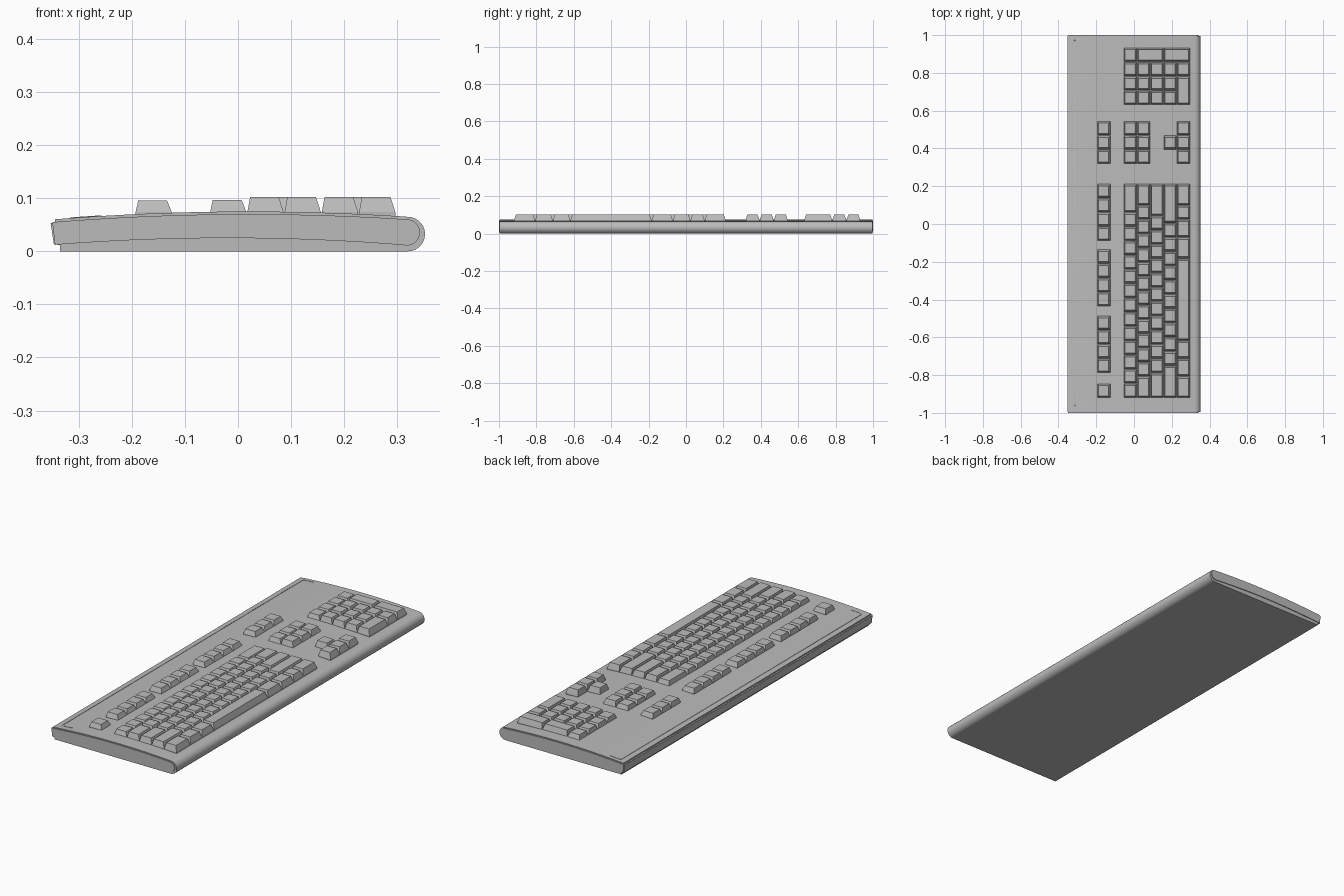
import bpy, bmesh, math

cube = bpy.data.objects.get("Cube")
if cube:
    bpy.data.objects.remove(cube, do_unlink=True)

# One plain grey plastic
grey = bpy.data.materials.new("grey_plastic")
grey.use_nodes = True
COLOUR = (0.5, 0.5, 0.5, 1)
grey.diffuse_color = COLOUR
grey.node_tree.nodes["Principled BSDF"].inputs["Base Color"].default_value = COLOUR

UNIT = 0.0755        # key pitch along the keyboard (y)
ROW = 0.0702         # key pitch across the rows (x)
ROW_X = -0.0535      # back edge of the number row
MAIN_Y = -0.92       # start of the main block


def finish(bm, name, smooth=False):
    bmesh.ops.recalc_face_normals(bm, faces=bm.faces)
    mesh = bpy.data.meshes.new(name)
    bm.to_mesh(mesh)
    bm.free()
    ob = bpy.data.objects.new(name, mesh)
    bpy.context.collection.objects.link(ob)
    mesh.materials.append(grey)
    if smooth:
        bpy.ops.object.select_all(action='DESELECT')
        ob.select_set(True)
        bpy.context.view_layer.objects.active = ob
        bpy.ops.object.shade_smooth_by_angle(angle=math.radians(25))
    return ob


def top_z(x):
    """Height of the gently domed top."""
    return 0.075 - 0.11 * (x - 0.02) ** 2


def span(a, b, n):
    return [a + (b - a) * i / n for i in range(n + 1)]


def round_end(cx, cz, r, n=14):
    """Half circle on the user's side, from bottom to top."""
    return [(cx + r * math.cos(a), cz + r * math.sin(a))
            for a in span(-math.pi / 2, math.pi / 2, n)]


def extrude_profile(name, profile, half):
    bm = bmesh.new()
    face = bm.faces.new([bm.verts.new((x, -half, z)) for x, z in profile])
    geo = bmesh.ops.extrude_face_region(bm, geom=[face])["geom"]
    bmesh.ops.translate(bm, vec=(0, 2 * half, 0),
                        verts=[g for g in geo if isinstance(g, bmesh.types.BMVert)])
    return finish(bm, name, True)


# Case: domed top, rounded user edge, stepped back edge
case = [(-0.335, 0)] + round_end(0.32, 0.0325, 0.0325)
case += [(x, top_z(x)) for x in span(0.30, -0.345, 22)]
case += [(-0.345, 0.0545), (-0.353, 0.053), (-0.347, 0.013), (-0.335, 0.012)]
extrude_profile("case", case, 0.996)

# Raised band on both short ends
band = [(x, 0.025 - 0.12 * (x + 0.02) ** 2) for x in span(-0.345, 0.31, 18)]
band += round_end(0.318, 0.0357, 0.0247)
band += [(x, top_z(x) - 0.005) for x in span(0.30, -0.35, 20)]
extrude_profile("end_band", band, 1.0)

# Thin seam framing the back strip
curve = bpy.data.curves.new("back_seam", 'CURVE')
curve.dimensions = '3D'
curve.bevel_depth = 0.0015
curve.bevel_resolution = 1
path = [(-0.257, -0.965), (-0.310, -0.965), (-0.316, -0.959),
        (-0.316, 0.969), (-0.310, 0.975), (-0.257, 0.975)]
spline = curve.splines.new('POLY')
spline.points.add(len(path) - 1)
for p, (x, y) in zip(spline.points, path):
    p.co = (x, y, top_z(x), 1)
curve.materials.append(grey)
bpy.context.collection.objects.link(bpy.data.objects.new("back_seam", curve))


def add_key(bm, x, y, width, rows=1, top=0.102):
    """Tapered key cap; x, y is its back corner, width in key units."""
    x0, x1 = x + 0.001, x + rows * ROW - 0.001
    y0, y1 = y + 0.0015, y + width * UNIT - 0.0015
    # rings: z, back inset, front inset, side inset
    rings = []
    for z, back, front, side in ((0.062, 0, 0, 0), (0.074, 0, 0, 0),
                                 (top, 0.005, 0.009, 0.009)):
        rings.append([bm.verts.new(c) for c in (
            (x0 + back, y0 + side, z), (x1 - front, y0 + side, z),
            (x1 - front, y1 - side, z), (x0 + back, y1 - side, z))])
    bm.faces.new(rings[0])
    bm.faces.new(rings[-1])
    for a, b in zip(rings, rings[1:]):
        for i in range(4):
            j = (i + 1) % 4
            bm.faces.new((a[i], a[j], b[j], b[i]))


def add_row(bm, row, y, widths):
    for w in widths:
        add_key(bm, ROW_X + row * ROW, y, w, top=0.097 if row == 0 else 0.102)
        y += w * UNIT


# Main typing block
bm = bmesh.new()
main_rows = ([1] * 13 + [2],
             [1.5] + [1] * 12 + [1.5],
             [1.75] + [1] * 11 + [2.25],
             [2.25] + [1] * 10 + [2.75],
             [1.5, 1.25, 1.25, 5.75, 1.5, 1.25, 1, 1.5])
for r, widths in enumerate(main_rows):
    add_row(bm, r, MAIN_Y, widths)
finish(bm, "main_keys")

# Function row: escape, three groups of four, one group of three
NAV_Y = 0.318
bm = bmesh.new()
for start, count in ((MAIN_Y, 1), (MAIN_Y + 1.75 * UNIT, 4), (MAIN_Y + 6.4 * UNIT, 4),
                     (MAIN_Y + 11 * UNIT, 4), (NAV_Y, 3)):
    for i in range(count):
        add_key(bm, -0.194, start + i * UNIT, 1, top=0.096)
finish(bm, "function_keys")

# Navigation keys
bm = bmesh.new()
for r in (0, 1):
    add_row(bm, r, NAV_Y, [1] * 3)
finish(bm, "navigation_keys")

# Arrow keys
bm = bmesh.new()
add_row(bm, 3, NAV_Y + UNIT, [1])
add_row(bm, 4, NAV_Y, [1] * 3)
finish(bm, "arrow_keys")

# Number pad with two tall keys and a wide zero
PAD_Y = 0.631
bm = bmesh.new()
add_row(bm, 0, PAD_Y, [1] * 4)
for r in (1, 2, 3):
    add_row(bm, r, PAD_Y, [1] * 3)
add_row(bm, 4, PAD_Y, [2, 1])
for r in (1, 3):
    add_key(bm, ROW_X + r * ROW, PAD_Y + 3 * UNIT, 1, rows=2)
finish(bm, "number_pad_keys")
